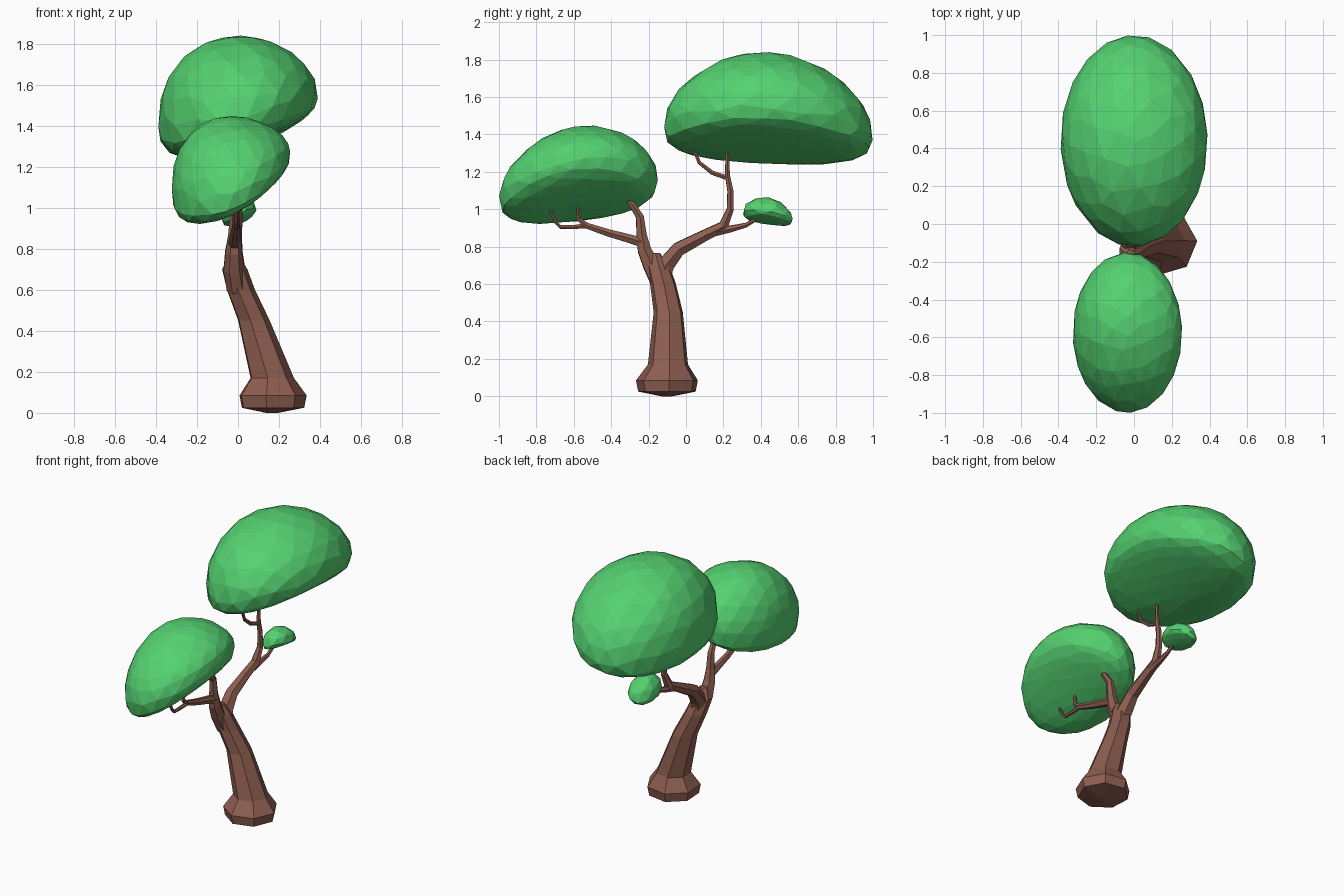
import bpy, bmesh, math, random
from mathutils import Vector, Matrix

random.seed(4)


def material(name, rgb):
    m = bpy.data.materials.new(name)
    m.diffuse_color = (*rgb, 1)
    return m


BARK = material("bark", (0.27, 0.112, 0.08))
LEAF = material("leaf", (0.09, 0.64, 0.165))


def finish(name, bm, mat):
    bmesh.ops.recalc_face_normals(bm, faces=bm.faces)
    me = bpy.data.meshes.new(name)
    bm.to_mesh(me)
    bm.free()
    ob = bpy.data.objects.new(name, me)
    me.materials.append(mat)
    bpy.context.collection.objects.link(ob)
    return ob


def tube(name, path, sides=6, upright=False):
    """Tapered limb through (x, y, z, radius) points."""
    bm = bmesh.new()
    pts = [Vector(p[:3]) for p in path]
    rings = []
    up = Vector((0, 0, 1))
    for i, p in enumerate(pts):
        tan = pts[min(i + 1, len(pts) - 1)] - pts[max(i - 1, 0)]
        rot = Matrix.Identity(3) if upright else up.rotation_difference(tan).to_matrix()
        ring = []
        for k in range(sides):
            a = math.tau * k / sides + 0.06
            ring.append(bm.verts.new(p + rot @ Vector((math.cos(a), math.sin(a), 0)) * path[i][3]))
        rings.append(ring)
    for a, b in zip(rings, rings[1:]):
        for k in range(sides):
            n = (k + 1) % sides
            bm.faces.new((a[k], a[n], b[n], b[k]))
    bm.faces.new(rings[0])
    bm.faces.new(rings[-1])
    return finish(name, bm, BARK)


def canopy(name, centre, half, up, down, slope_x, slope_y, droop, subdiv=3):
    """Domed, drooping leaf clump with a flattened, tilted underside."""
    bm = bmesh.new()
    bmesh.ops.create_icosphere(bm, subdivisions=subdiv, radius=1)
    bmesh.ops.rotate(bm, verts=bm.verts, matrix=Matrix.Rotation(0.4, 3, 'Z'))
    for v in bm.verts:
        j = Vector([random.uniform(-0.05, 0.05) for _ in range(3)])
        x, y, z = (v.co + j).normalized()
        rim = slope_x * x + slope_y * y - droop * y * y
        if z > 0:
            h = up * z - slope_x * x * z        # level crown
        else:
            h = -down * abs(z) ** 0.65 * (1 - 0.33 * x)
        v.co = Vector(centre) + Vector((half[0] * x, half[1] * y, rim + h))
    return finish(name, bm, LEAF)


# trunk with flared foot
tube("trunk", [(0.165, -0.10, 0.0, 0.03), (0.165, -0.10, 0.025, 0.158),
               (0.165, -0.10, 0.085, 0.17), (0.163, -0.095, 0.17, 0.11),
               (0.075, -0.094, 0.45, 0.08), (0.012, -0.122, 0.60, 0.071),
               (-0.018, -0.150, 0.70, 0.064), (-0.02, -0.165, 0.765, 0.028)],
     7, upright=True)

# main limbs and twigs
limbs = {
    "right_limb": [(0, -0.13, 0.62, 0.05), (-0.018, -0.11, 0.70, 0.053),
                   (-0.02, -0.04, 0.787, 0.043), (-0.015, 0.10, 0.86, 0.034),
                   (-0.01, 0.20, 0.91, 0.031), (0, 0.237, 1.0, 0.021),
                   (0, 0.237, 1.1, 0.018), (0, 0.222, 1.18, 0.015), (0, 0.22, 1.30, 0.010)],
    "right_upper_twig": [(0, 0.228, 1.165, 0.014), (0, 0.14, 1.195, 0.013),
                         (0, 0.07, 1.25, 0.011), (0, 0.04, 1.33, 0.009)],
    "right_outer_twig": [(-0.012, 0.15, 0.88, 0.028), (-0.005, 0.24, 0.895, 0.02),
                         (0, 0.32, 0.915, 0.014), (0, 0.39, 0.955, 0.010)],
    "left_limb": [(-0.005, -0.14, 0.60, 0.05), (-0.02, -0.185, 0.70, 0.05),
                  (-0.02, -0.222, 0.78, 0.041), (-0.018, -0.237, 0.86, 0.031),
                  (-0.015, -0.247, 0.96, 0.024), (-0.01, -0.285, 1.02, 0.019),
                  (-0.01, -0.325, 1.07, 0.012)],
    "left_outer_limb": [(-0.018, -0.225, 0.82, 0.03), (-0.018, -0.30, 0.842, 0.026),
                        (-0.015, -0.42, 0.875, 0.022), (-0.01, -0.53, 0.912, 0.018),
                        (-0.01, -0.573, 0.945, 0.013), (-0.01, -0.577, 1.01, 0.009)],
    "left_outer_twig": [(-0.01, -0.53, 0.912, 0.015), (-0.01, -0.60, 0.905, 0.012),
                        (-0.01, -0.67, 0.905, 0.011), (-0.01, -0.695, 0.93, 0.010),
                        (-0.01, -0.725, 0.99, 0.008)],
}
for name, path in limbs.items():
    tube(name, path)

# leaf clumps
canopy("large_canopy", (0, 0.44, 1.49), (0.39, 0.56), 0.35, 0.205, 0.06, -0.025, 0.07)
canopy("medium_canopy", (-0.035, -0.575, 1.19), (0.29, 0.425), 0.255, 0.20, 0.08, 0.05, 0.07)
canopy("small_canopy", (0.003, 0.437, 0.975), (0.088, 0.137), 0.09, 0.045, 0.02, -0.02, 0.015, 2)
